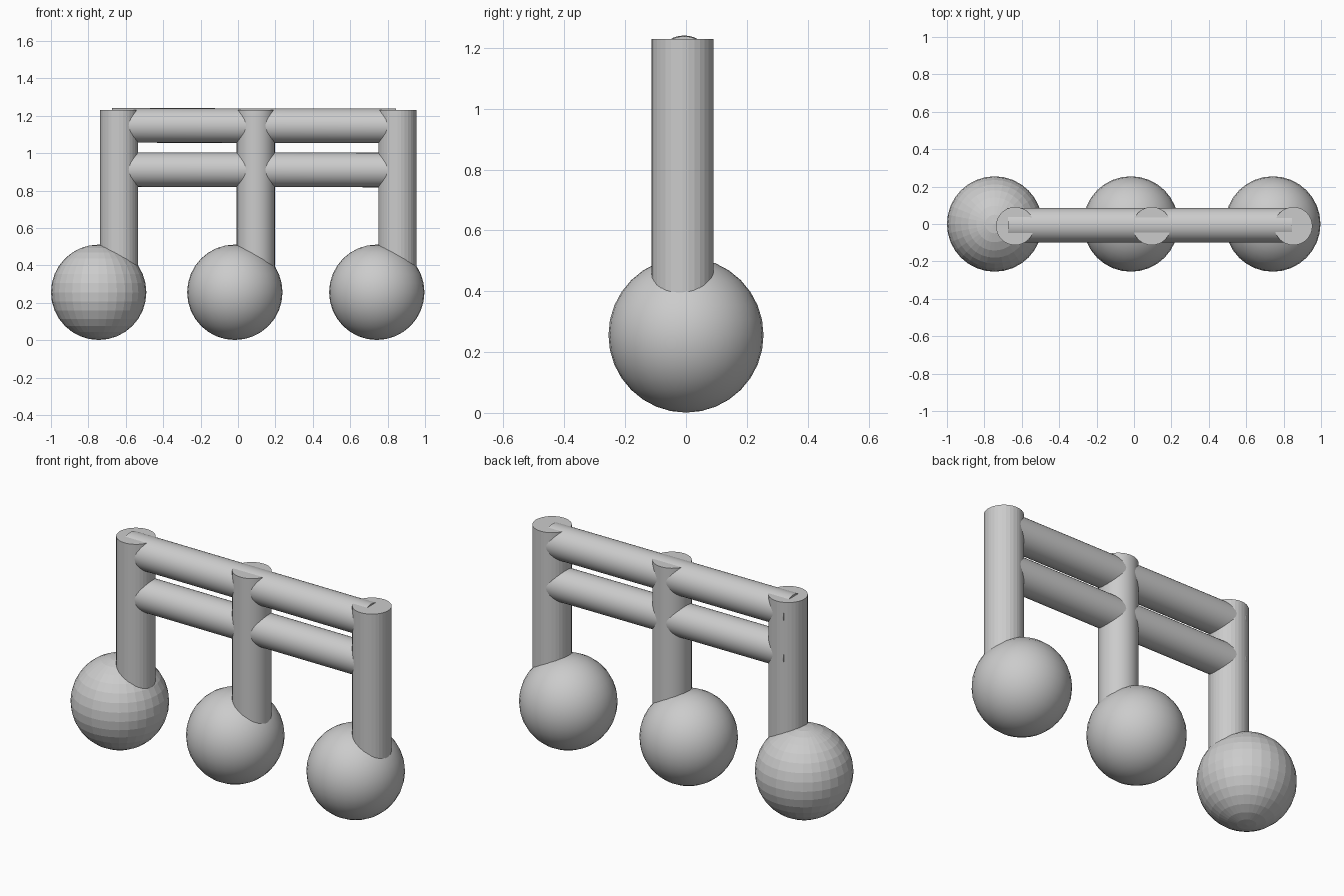
import bpy, math

if "Cube" in bpy.data.objects:
    bpy.data.objects.remove(bpy.data.objects["Cube"])


def finish(obj, name, smooth):
    obj.name = name
    if smooth:
        bpy.ops.object.shade_smooth_by_angle(angle=math.radians(40))
    return obj


def ball(name, x, smooth):
    bpy.ops.mesh.primitive_uv_sphere_add(segments=32, ring_count=16,
                                         radius=0.255, location=(x, 0, 0.256))
    return finish(bpy.context.object, name, smooth)


def post(name, x, smooth):
    bottom, top = 0.27, 1.23
    bpy.ops.mesh.primitive_cylinder_add(vertices=32, radius=0.102, depth=top - bottom,
                                        location=(x, -0.011, (top + bottom) / 2))
    return finish(bpy.context.object, name, smooth)


def rail(name, z):
    x0, x1 = -0.675, 0.845
    bpy.ops.mesh.primitive_cylinder_add(vertices=32, radius=0.0925, depth=x1 - x0,
                                        location=((x0 + x1) / 2, -0.006, z),
                                        rotation=(0, math.radians(90.1), 0))
    return finish(bpy.context.object, name, True)


# Three ball feet, each with a post set slightly to the right of centre
for side, ball_x, post_x, ball_smooth, post_smooth in (
        ("left", -0.745, -0.636, False, False),
        ("middle", -0.017, 0.095, True, True),
        ("right", 0.742, 0.852, True, False)):
    ball(side + "_ball", ball_x, ball_smooth)
    post(side + "_post", post_x, post_smooth)

# Two horizontal rails running through all posts
rail("upper_rail", 1.147)
rail("lower_rail", 0.911)
